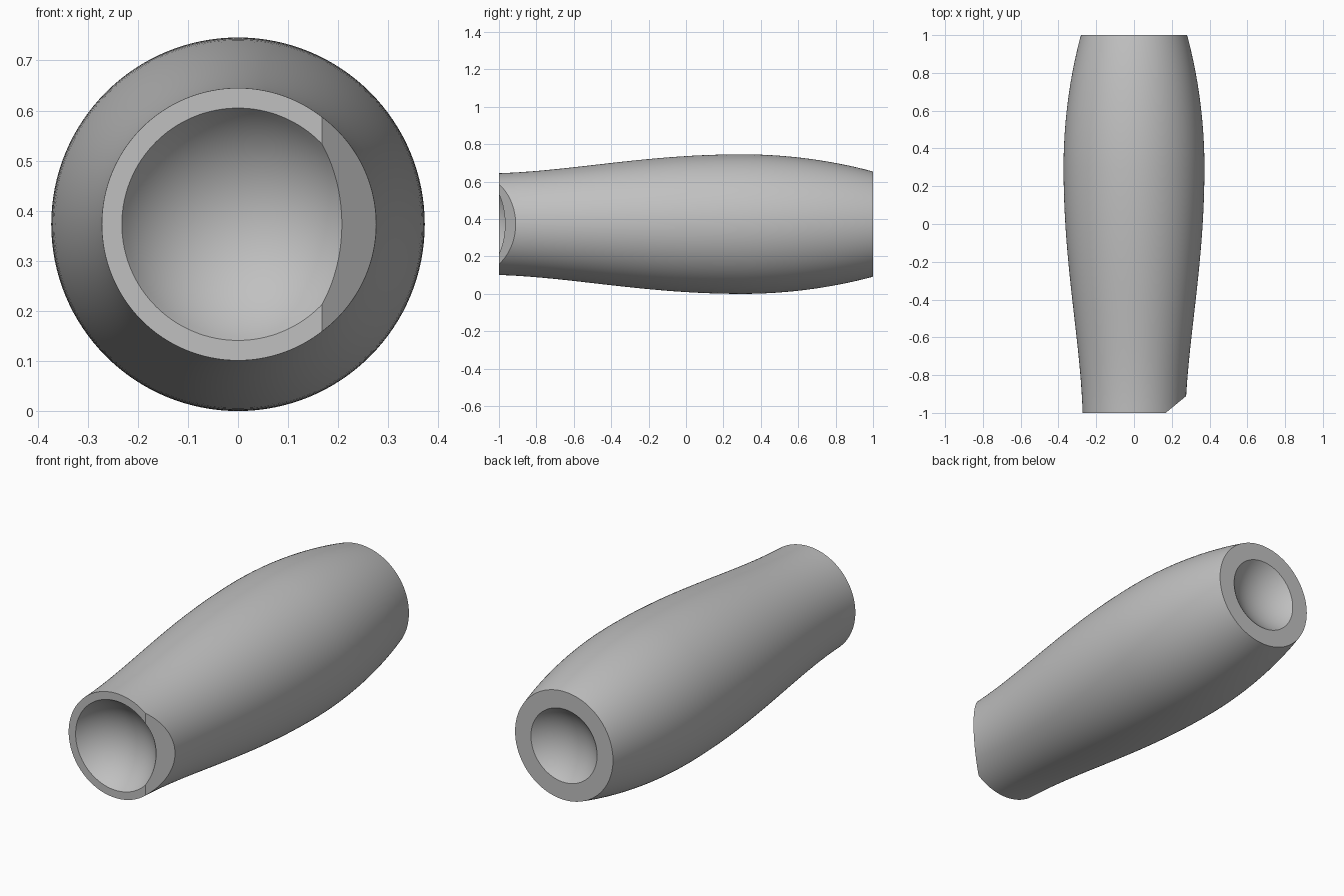
import bpy, bmesh, math
from mathutils import Vector
from mathutils.geometry import interpolate_bezier

if "Cube" in bpy.data.objects:
    bpy.data.objects.remove(bpy.data.objects["Cube"], do_unlink=True)

RADIUS = 0.373      # widest radius, also the height of the axis
BALL = 0.276        # radius of the spherical hollows


def hollow(end, rim, steps=16):
    """Arc from the axis out to the rim of a dished end at y = end (-1 or 1)."""
    top = math.asin(rim / BALL)
    centre = abs(end) + BALL * math.cos(top)
    sign = math.copysign(1, end)
    return [Vector((BALL * math.sin(top * i / steps),
                    sign * (centre - BALL * math.cos(top * i / steps)), 0))
            for i in range(steps + 1)]


def curve(*pts):
    return interpolate_bezier(*[Vector((r, y, 0)) for r, y in pts], 28)


# Half profile: front hollow, swelling outer wall, back hollow
wall = curve((0.272, -1), (0.285, -0.6), (RADIUS, -0.22), (RADIUS, 0.3))
wall += curve((RADIUS, 0.3), (RADIUS, 0.6), (0.322, 0.85), (0.281, 1))[1:]
profile = hollow(-1, 0.232) + wall + hollow(1, 0.19)[::-1]

# Revolve the profile around the y axis
bm = bmesh.new()
verts = [bm.verts.new(p) for p in profile]
edges = [bm.edges.new(pair) for pair in zip(verts, verts[1:])]
bmesh.ops.spin(bm, geom=verts + edges, cent=(0, 0, 0), axis=(0, 1, 0),
               angle=math.tau, steps=128, use_duplicate=False)
bmesh.ops.remove_doubles(bm, verts=bm.verts[:], dist=0.0002)

# Slanted flat cut on the left of the front rim
cut = bmesh.ops.bisect_plane(
    bm, geom=bm.verts[:] + bm.edges[:] + bm.faces[:], dist=1e-5,
    plane_co=(0.168, -1, 0), plane_no=Vector((0.09, -0.109, 0)).normalized(),
    clear_outer=True)
rim_edges = [e for e in cut["geom_cut"] if isinstance(e, bmesh.types.BMEdge)]
bmesh.ops.contextual_create(bm, geom=rim_edges)

bmesh.ops.translate(bm, verts=bm.verts[:], vec=(0, 0, RADIUS))
bmesh.ops.recalc_face_normals(bm, faces=bm.faces[:])
mesh = bpy.data.meshes.new("handle_body")
bm.to_mesh(mesh)
bm.free()

# Plain grey material
grey = bpy.data.materials.new("grey")
grey.use_nodes = True
colour = (0.53, 0.53, 0.53, 1)
grey.diffuse_color = colour
grey.node_tree.nodes["Principled BSDF"].inputs["Base Color"].default_value = colour
mesh.materials.append(grey)

body = bpy.data.objects.new("handle_body", mesh)
bpy.context.collection.objects.link(body)
bpy.ops.object.select_all(action="DESELECT")
body.select_set(True)
bpy.context.view_layer.objects.active = body
bpy.ops.object.shade_smooth_by_angle(angle=math.radians(30))
